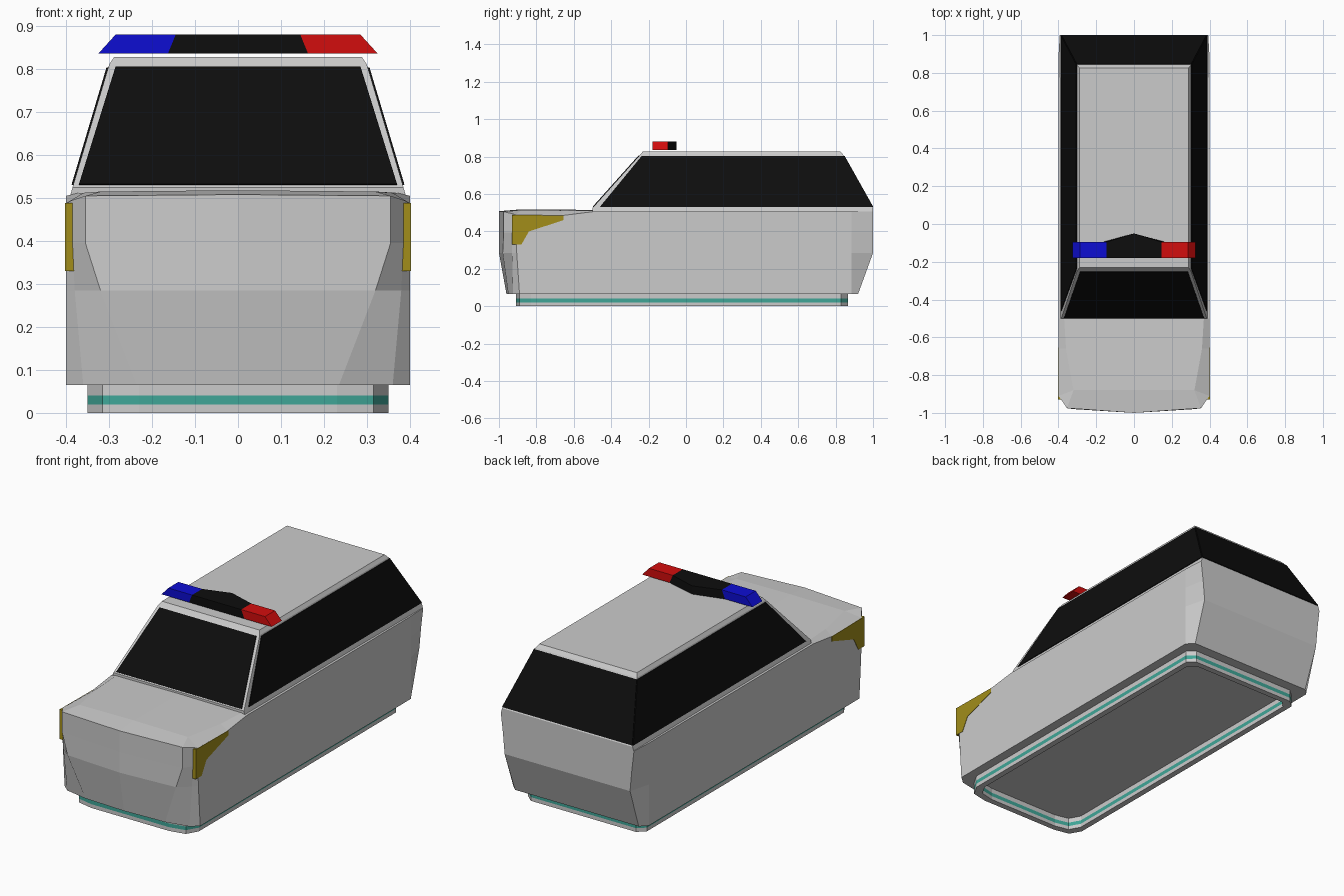
import bpy
from mathutils import Vector

if "Cube" in bpy.data.objects:
    bpy.data.objects.remove(bpy.data.objects["Cube"])


def material(name, rgb):
    m = bpy.data.materials.new(name)
    m.diffuse_color = (*rgb, 1)
    m.use_nodes = True
    m.node_tree.nodes["Principled BSDF"].inputs["Base Color"].default_value = m.diffuse_color
    return m


BLACK = material("black", (0.004, 0.004, 0.004))
RED = material("red", (0.65, 0.004, 0.004))
BLUE = material("blue", (0.004, 0.004, 0.65))
YELLOW = material("yellow", (0.36, 0.27, 0.01))
TEAL = material("teal", (0.05, 0.38, 0.31))


def make(name, verts, faces, mat=None):
    me = bpy.data.meshes.new(name)
    me.from_pydata([tuple(v) for v in verts], [], faces)
    me.validate()
    ob = bpy.data.objects.new(name, me)
    bpy.context.collection.objects.link(ob)
    if mat:
        me.materials.append(mat)
    # consistent outward normals
    import bmesh
    bm = bmesh.new()
    bm.from_mesh(me)
    bmesh.ops.recalc_face_normals(bm, faces=bm.faces)
    bm.to_mesh(me)
    bm.free()
    return ob


def bands(count, n):
    """Quads joining `count` stacked closed rings of n points."""
    return [(r * n + i, r * n + (i + 1) % n, (r + 1) * n + (i + 1) % n, (r + 1) * n + i)
            for r in range(count - 1) for i in range(n)]


def loft(name, rings, mat=None):
    n = len(rings[0])
    faces = bands(len(rings), n)
    faces += [tuple(range(n)), tuple(range((len(rings) - 1) * n, len(rings) * n))]
    return make(name, [v for r in rings for v in r], faces, mat)


def pane(name, corners, mat, out=0.004):
    """Thin slab on a sloped face; corners counter-clockwise from outside."""
    c = [Vector(v) for v in corners]
    n = (c[1] - c[0]).cross(c[-1] - c[0]).normalized()
    return loft(name, [[v - n * 0.006 for v in c], [v + n * out for v in c]], mat)


def rect(x, y0, y1, z):
    return [(-x, y0, z), (x, y0, z), (x, y1, z), (-x, y1, z)]


# Lower body: half outlines from nose to tail at four heights, then the hood
levels = [
    (0.065, [(0, -.96), (.235, -.95), (.36, -.925), (.4, -.89), (.4, -.66), (.4, -.5), (.4, .885), (.365, .92), (0, .92)]),
    (0.285, [(0, -1), (.32, -.98), (.38, -.93), (.4, -.905), (.4, -.66), (.4, -.5), (.4, .885), (.37, 1), (0, 1)]),
    (0.395, [(0, -1), (.355, -.975), (.385, -.93), (.4, -.91), (.4, -.66), (.4, -.5), (.4, .885), (.38, 1), (0, 1)]),
    (0.505, [(0, -1), (.355, -.975), (.385, -.93), (.4, -.91), (.4, -.66), (.4, -.5), (.4, .885), (.393, 1), (0, 1)]),
]
top_z = [.508, .505, .495, .488, .485, .505, .505, .505, .505]
half = []
for k, (z, plan) in enumerate(levels):
    half += [(x, y, top_z[i] if k == 3 else z) for i, (x, y) in enumerate(plan)]
n = 9
faces = [(r * n + i, r * n + i + 1, (r + 1) * n + i + 1, (r + 1) * n + i) for r in range(3) for i in range(n - 1)]
faces.append(tuple(range(n)))
half += [(0, -.88, .518), (.32, -.88, .515), (.36, -.66, .512), (.37, -.5, .512), (0, -.5, .515)]
faces += [(27, 28, 37, 36), (28, 29, 30, 37), (30, 31, 38, 37), (31, 32, 39, 38),
          (36, 37, 38, 39, 40), (40, 39, 32, 33, 34, 35)]
body = make("body", half, faces)
mirror = body.modifiers.new("mirror", "MIRROR")
mirror.use_clip = True

# Cabin shell with belt line and roof cap
loft("cabin", [rect(.392, -.5, 1, .5), rect(.385, -.5, 1, .525),
               rect(.30, -.245, .84, .81), rect(.288, -.23, .825, .828)])


def on_cabin(z):
    t = (z - .525) / .285
    return .385 - .085 * t, -.5 + .255 * t, 1 - .16 * t


# Windows
(xb, fb, rb), (xt, ft, rt) = on_cabin(.53), on_cabin(.803)
pane("windshield", [(-.37, fb, .53), (.37, fb, .53), (.285, ft, .803), (-.285, ft, .803)], BLACK)
pane("rear_window", [(xb, rb, .53), (-xb, rb, .53), (-xt, rt, .803), (xt, rt, .803)], BLACK)
pane("right_window", [(xb, fb + .035, .53), (xb, rb, .53), (xt, rt, .803), (xt, ft + .015, .803)], BLACK)
pane("left_window", [(-xb, rb, .53), (-xb, fb + .035, .53), (-xt, ft + .015, .803), (-xt, rt, .803)], BLACK)

# Headlights wrapped on the front corners
lamp = [(-.93, .488), (-.93, .33), (-.88, .33), (-.84, .40), (-.655, .46), (-.655, .485)]
for side, s in (("left", -1), ("right", 1)):
    loft(side + "_headlight", [[(s * x, y, z) for y, z in lamp] for x in (.378, .402)], YELLOW)

# Roof light bar
ZB, ZT = .836, .88
for name, s, mat in (("blue_light", -1, BLUE), ("red_light", 1, RED)):
    loft(name, [[(s * a, -.18, z), (s * b, -.18, z), (s * b, -.095, z), (s * a, -.095, z)]
                for a, b, z in ((.163, .325, ZB), (.145, .285, ZT))], mat)
loft("light_bar_centre", [[(-a, -.18, z), (a, -.18, z), (a, -.095, z), (0, -.05, z), (-a, -.095, z)]
                          for a, z in ((.163, ZB), (.145, ZT))], BLACK)

# Skirt: hollow rim under the body with a teal stripe
right = [(.23, -.908), (.315, -.89), (.35, -.83), (.35, .83), (.31, .865)]
outer = right + [(-x, y) for x, y in reversed(right)]
inner = [(x * .91, -.02 + (y + .02) * .964) for x, y in outer]
for name, z0, z1, mat in (("skirt_bottom", 0, .02, None), ("skirt_stripe", .02, .04, TEAL),
                          ("skirt_top", .04, .066, None)):
    loops = [(outer, z0), (outer, z1), (inner, z1), (inner, z0), (outer, z0)]
    m = len(outer)
    verts = [(x, y, z) for plan, z in loops[:4] for x, y in plan]
    make(name, verts, [tuple(i % (4 * m) for i in f) for f in bands(5, m)], mat)
